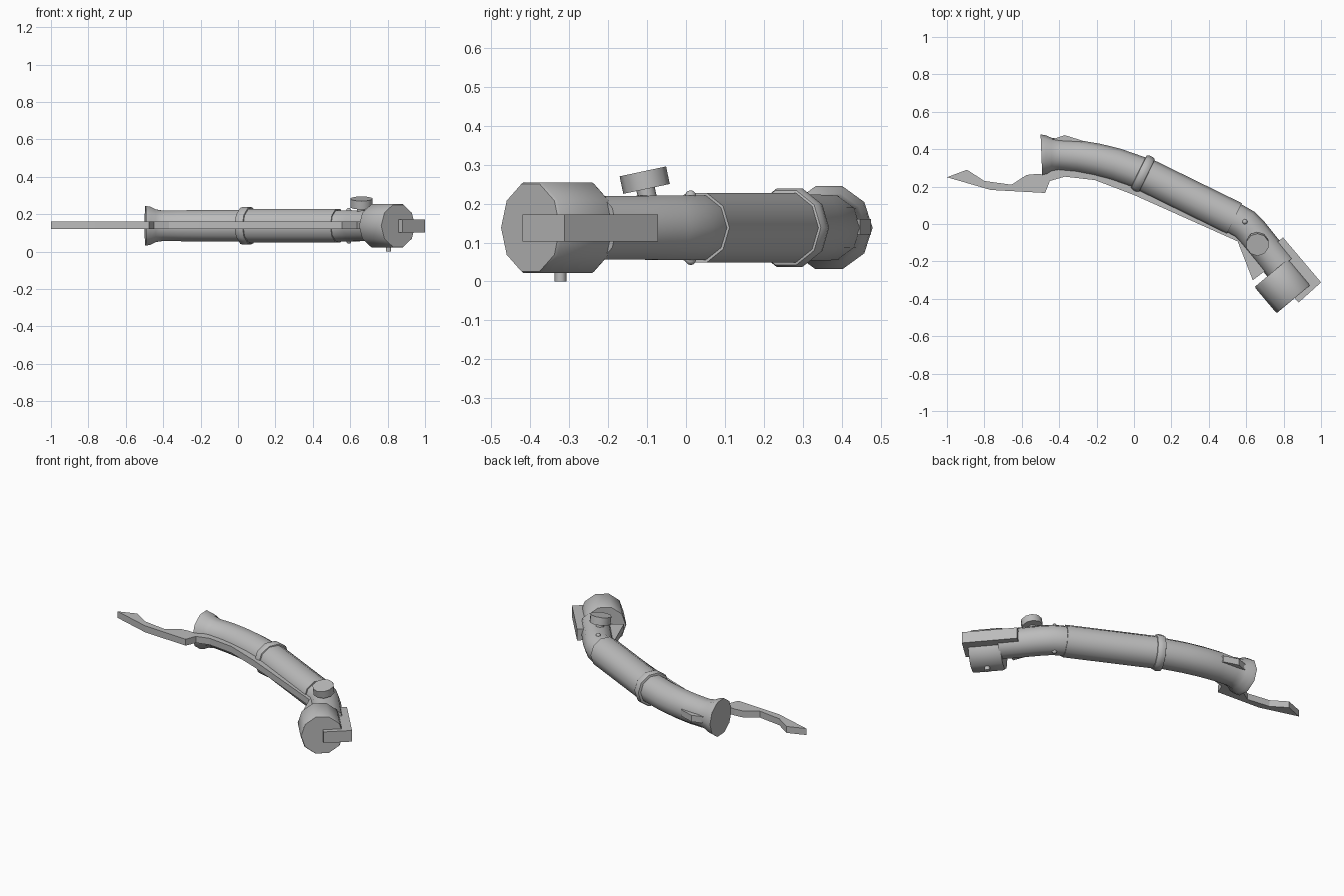
import bpy, bmesh, math
from mathutils import Vector, Matrix

if "Cube" in bpy.data.objects:
    bpy.data.objects.remove(bpy.data.objects["Cube"])

MID = 0.138      # height of the hilt axis
SIDES = 10

metal = bpy.data.materials.new("grey_metal")
metal.use_nodes = True
GREY = (0.5, 0.5, 0.5, 1)
metal.diffuse_color = GREY
metal.node_tree.nodes["Principled BSDF"].inputs["Base Color"].default_value = GREY


def finish(name, bm, smooth=None):
    bmesh.ops.recalc_face_normals(bm, faces=bm.faces)
    mesh = bpy.data.meshes.new(name)
    bm.to_mesh(mesh)
    bm.free()
    mesh.materials.append(metal)
    obj = bpy.data.objects.new(name, mesh)
    bpy.context.collection.objects.link(obj)
    if smooth:
        bpy.ops.object.select_all(action="DESELECT")
        obj.select_set(True)
        bpy.context.view_layer.objects.active = obj
        bpy.ops.object.shade_smooth_by_angle(angle=math.radians(smooth))
    return obj


def tube(name, path, smooth=42):
    """Sweep a ten-sided ring along (x, y, radius) points in the level plane."""
    bm = bmesh.new()
    centres = [Vector((x, y, MID)) for x, y, r in path]
    rings = []
    for i, c in enumerate(centres):
        along = centres[min(i + 1, len(path) - 1)] - centres[max(i - 1, 0)]
        side = along.cross(Vector((0, 0, 1))).normalized()
        ring = []
        for k in range(SIDES):
            a = math.tau * k / SIDES
            ring.append(bm.verts.new(
                c + path[i][2] * (side * math.cos(a) + Vector((0, 0, math.sin(a))))))
        rings.append(ring)
    for a, b in zip(rings, rings[1:]):
        for k in range(SIDES):
            n = (k + 1) % SIDES
            bm.faces.new((a[k], a[n], b[n], b[k]))
    bm.faces.new(rings[0])
    bm.faces.new(rings[-1])
    return finish(name, bm, smooth)


def plate(name, outline, low, high):
    """Extrude a flat outline between two heights."""
    bm = bmesh.new()
    face = bm.faces.new([bm.verts.new((x, y, low)) for x, y in outline])
    up = bmesh.ops.extrude_face_region(bm, geom=[face])["geom"]
    bmesh.ops.translate(bm, vec=(0, 0, high - low),
                        verts=[v for v in up if isinstance(v, bmesh.types.BMVert)])
    return finish(name, bm)


def disc(name, centre, radius, depth, tilt=0.0, sides=10):
    bm = bmesh.new()
    bmesh.ops.create_cone(
        bm, cap_ends=True, segments=sides, radius1=radius, radius2=radius, depth=depth,
        matrix=Matrix.Translation(centre) @ Matrix.Rotation(tilt, 4, "X"))
    return finish(name, bm, 42)


# Grip with flared pommel
tube("rear_grip", [
    (-0.495, 0.367, 0.112), (-0.47, 0.368, 0.107), (-0.44, 0.369, 0.092),
    (-0.40, 0.368, 0.085), (-0.30, 0.361, 0.087), (-0.20, 0.343, 0.088),
    (-0.10, 0.318, 0.089), (0.04, 0.269, 0.089)])


def along_front(t, r):
    return (0.045 + 0.49 * t, 0.267 - 0.24 * t, r)


tube("grip_ring", [along_front(t, r) for t, r in
                   ((-0.045, 0.09), (-0.04, 0.101), (-0.01, 0.106),
                    (0.02, 0.106), (0.045, 0.1), (0.05, 0.09))])
tube("front_grip", [along_front(0, 0.094), along_front(1, 0.094)])

# Bent neck and emitter head
tube("bent_neck", [
    (0.50, 0.044, 0.087), (0.545, 0.022, 0.087), (0.59, -0.003, 0.087),
    (0.63, -0.043, 0.087), (0.70, -0.129, 0.086), (0.785, -0.233, 0.086)])
tube("emitter_head", [
    (0.738, -0.259, 0.118), (0.743, -0.265, 0.122),
    (0.851, -0.393, 0.122), (0.856, -0.399, 0.118)])

# Flat blade running under the grip, with long tail
plate("tail_blade", [
    (-1.0, 0.25), (-0.765, 0.182), (-0.475, 0.166), (-0.45, 0.23), (-0.37, 0.253),
    (-0.21, 0.235), (0.0, 0.155), (0.57, -0.10), (0.59, -0.02),
    (0.0, 0.27), (-0.2, 0.335), (-0.46, 0.35), (-0.485, 0.265), (-0.52, 0.268),
    (-0.575, 0.262), (-0.655, 0.21), (-0.80, 0.23), (-0.893, 0.29)], 0.12, 0.16)
plate("neck_fin", [
    (0.555, -0.095), (0.635, -0.30), (0.70, -0.252), (0.74, -0.20), (0.62, -0.04)],
    0.12, 0.16)
plate("pommel_fin", [
    (-0.46, 0.445), (-0.37, 0.475), (-0.28, 0.447), (-0.25, 0.38), (-0.44, 0.38)],
    0.12, 0.16)

# Hooked bracket around the head
plate("head_bracket", [
    (0.797, -0.072), (1.0, -0.312), (0.88, -0.42), (0.845, -0.38),
    (0.915, -0.31), (0.735, -0.12)], 0.103, 0.172)

# Knob, studs and peg
TILT = math.radians(12)
disc("knob_stem", (0.66, -0.10, 0.22), 0.024, 0.06, TILT)
disc("control_knob", (0.66, -0.106, 0.26), 0.061, 0.046, TILT)
disc("head_peg", (0.805, -0.322, 0.02), 0.015, 0.04)
for side, word in ((1, "upper"), (-1, "lower")):
    bm = bmesh.new()
    bmesh.ops.create_uvsphere(
        bm, u_segments=10, v_segments=6, radius=0.014,
        matrix=Matrix.Translation((0.593, 0.012, MID + side * 0.082)))
    finish(word + "_stud", bm, 50)
